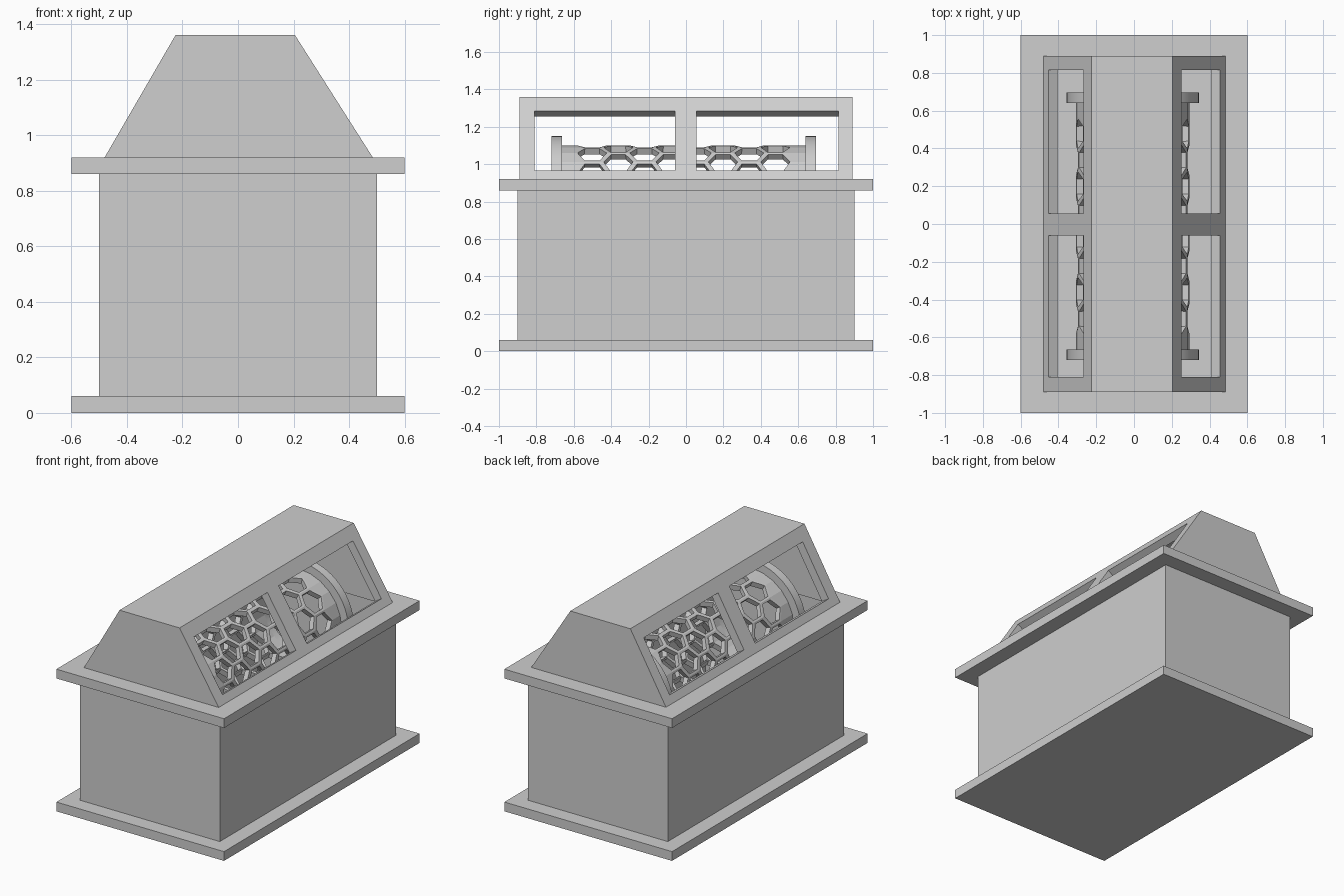
import bpy, bmesh, math
from mathutils import Matrix, Vector

if "Cube" in bpy.data.objects:
    bpy.data.objects.remove(bpy.data.objects["Cube"], do_unlink=True)

grey = bpy.data.materials.new("plain grey")
grey.use_nodes = True
grey.diffuse_color = (0.62, 0.62, 0.62, 1)
grey.node_tree.nodes["Principled BSDF"].inputs["Base Color"].default_value = grey.diffuse_color


def finish(name, bm, recalc=True):
    if recalc:
        bmesh.ops.recalc_face_normals(bm, faces=bm.faces)
    mesh = bpy.data.meshes.new(name)
    bm.to_mesh(mesh)
    bm.free()
    mesh.materials.append(grey)
    obj = bpy.data.objects.new(name, mesh)
    bpy.context.collection.objects.link(obj)
    return obj


def prism(name, profile, y0, y1):
    """Extrude an (x, z) outline along y."""
    bm = bmesh.new()
    face = bm.faces.new([bm.verts.new((x, y0, z)) for x, z in profile])
    ext = bmesh.ops.extrude_face_region(bm, geom=[face])
    moved = [v for v in ext["geom"] if isinstance(v, bmesh.types.BMVert)]
    bmesh.ops.translate(bm, verts=moved, vec=(0, y1 - y0, 0))
    return finish(name, bm)


def box(name, hx, hy, z0, z1):
    return prism(name, [(-hx, z0), (hx, z0), (hx, z1), (-hx, z1)], -hy, hy)


def cut(obj, cutter):
    mod = obj.modifiers.new("cut", "BOOLEAN")
    mod.operation, mod.solver, mod.object = "DIFFERENCE", "EXACT", cutter
    bpy.context.view_layer.objects.active = obj
    bpy.ops.object.modifier_apply(modifier=mod.name)
    bpy.data.objects.remove(cutter, do_unlink=True)


# Hollow pedestal between two flanges
box("base_plate", 0.6, 1.0, 0, 0.06)
pedestal = box("pedestal", 0.5, 0.9, 0.06, 0.92)
cut(pedestal, box("cavity", 0.47, 0.87, 0.065, 1.0))
rim = box("upper_rim", 0.6, 1.0, 0.86, 0.92)
cut(rim, box("rim_hole", 0.5, 0.9, 0.8, 1.0))

# Hood shell with sloping sides
WALL = 0.055
Z0, Z1 = 0.92, 1.36
low = {-1: -0.48, 1: 0.485}
high = {-1: -0.225, 1: 0.205}


def slope_x(side, z):
    return low[side] + (high[side] - low[side]) * (z - Z0) / (Z1 - Z0)


def inner_x(side, z):
    return slope_x(side, z) - side * WALL * 1.17


hood = prism("hood", [(low[-1], Z0), (low[1], Z0), (high[1], Z1), (high[-1], Z1)], -0.89, 0.89)
zb, zt = Z0 - 0.1, Z1 - WALL
cut(hood, prism("hood_inside", [(inner_x(-1, zb), zb), (inner_x(1, zb), zb),
                                (inner_x(1, zt), zt), (inner_x(-1, zt), zt)], -0.84, 0.84))

# Two windows through each slope, cut square to the surface
for side in (-1, 1):
    a, b = [Vector((slope_x(side, z), z)) for z in (0.965, 1.285)]
    along = (b - a).normalized()
    normal = Vector((along.y, -along.x)) * 0.1
    outline = [a - normal, a + normal, b + normal, b - normal]
    for y0, y1 in ((-0.81, -0.06), (0.055, 0.815)):
        cut(hood, prism("window_cutter", outline, y0, y1))

# Honeycomb tube lying inside, lower half in the cavity
CX, CY, CZ = -0.007, -0.012, 0.8
R, SIDE, AROUND, COLUMNS = 0.3, 0.0933, 12, 8
STEP = math.tau / AROUND
bm = bmesh.new()
for col in range(COLUMNS):
    yc = (col - (COLUMNS - 1) / 2) * SIDE * 1.5
    for row in range(AROUND):
        tc = (row + 0.5 * (col % 2)) * STEP
        corners = []
        for k in range(6):
            ang = k * math.pi / 3
            t = tc + math.sin(ang) / math.sin(math.pi / 3) * STEP / 2
            corners.append(bm.verts.new((R * math.cos(t), yc + SIDE * math.cos(ang), R * math.sin(t))))
        bm.faces.new(corners)
bmesh.ops.remove_doubles(bm, verts=bm.verts, dist=0.001)
cells = list(bm.faces)

# Solid collars at the tube ends
border = [e for e in bm.edges if e.is_boundary]
ext = bmesh.ops.extrude_edge_only(bm, edges=border)
for v in ext["geom"]:
    if isinstance(v, bmesh.types.BMVert):
        v.co.y = math.copysign(0.66, v.co.y)
bmesh.ops.recalc_face_normals(bm, faces=bm.faces)
bm.normal_update()
mid = cells[0].calc_center_median()
if cells[0].normal.dot(Vector((mid.x, 0, mid.z))) < 0:
    bmesh.ops.reverse_faces(bm, faces=bm.faces)

# Open every cell, leaving struts
bmesh.ops.inset_individual(bm, faces=cells, thickness=0.013, use_even_offset=True)
bmesh.ops.delete(bm, geom=cells, context="FACES")
bmesh.ops.translate(bm, verts=bm.verts, vec=(CX, CY, CZ))
tube = finish("honeycomb_tube", bm, recalc=False)
solid = tube.modifiers.new("thickness", "SOLIDIFY")
solid.thickness, solid.offset = 0.035, -1

# End rings
for name, y in (("front_ring", -0.68), ("back_ring", 0.68)):
    bm = bmesh.new()
    pts = [(0.265, -0.028), (0.35, -0.028), (0.35, 0.028), (0.265, 0.028)]
    vs = [bm.verts.new((r, d, 0)) for r, d in pts]
    es = [bm.edges.new((vs[i], vs[(i + 1) % 4])) for i in range(4)]
    bmesh.ops.spin(bm, geom=vs + es, cent=(0, 0, 0), axis=(0, 1, 0), angle=math.tau, steps=64)
    bmesh.ops.remove_doubles(bm, verts=bm.verts, dist=0.0005)
    bmesh.ops.transform(bm, matrix=Matrix.Translation((CX, CY + y, CZ)), verts=bm.verts)
    ring = finish(name, bm)
    bpy.ops.object.select_all(action="DESELECT")
    ring.select_set(True)
    bpy.context.view_layer.objects.active = ring
    bpy.ops.object.shade_smooth_by_angle(angle=math.radians(30))
